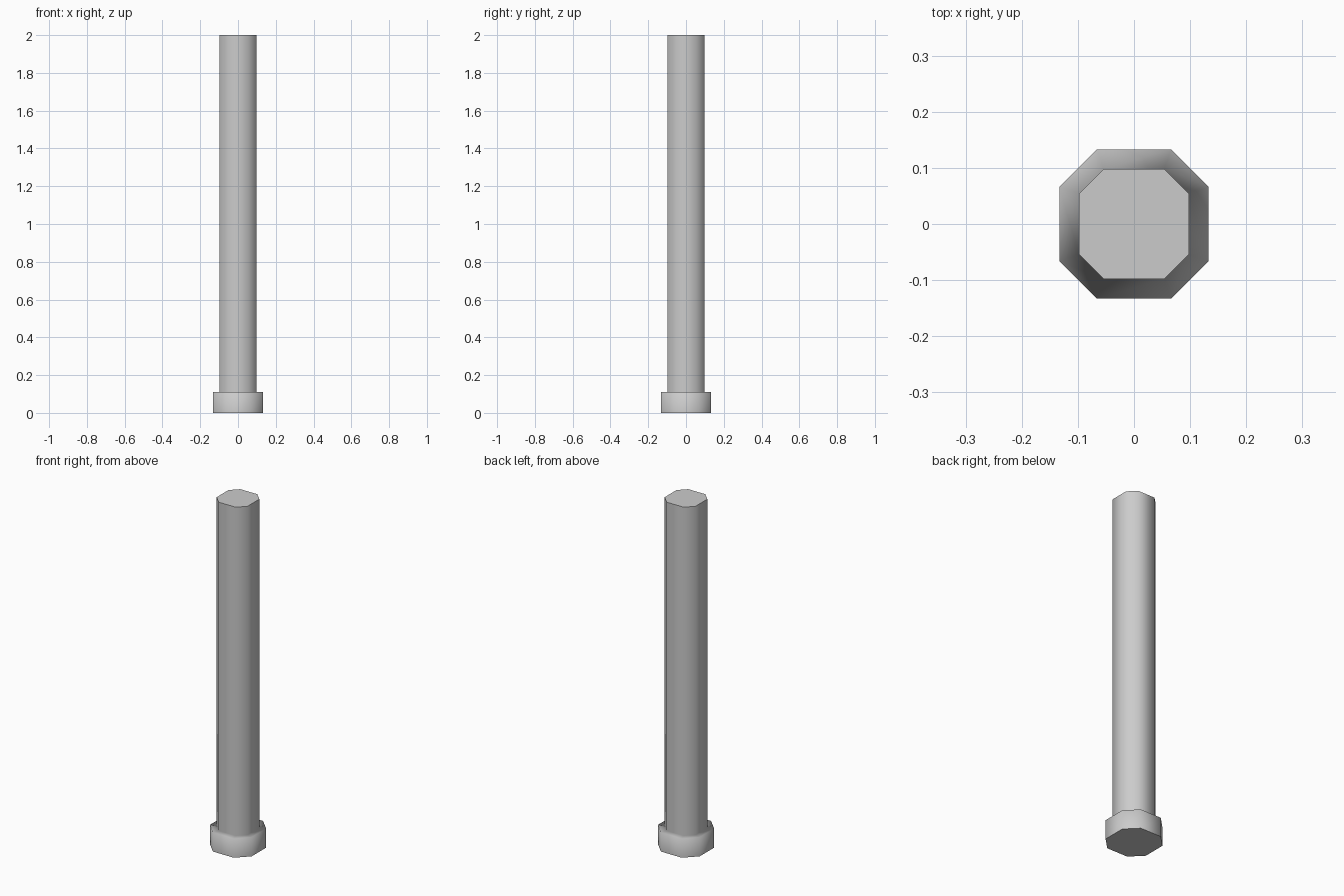
import bpy, bmesh
from mathutils import Vector

if "Cube" in bpy.data.objects:
    bpy.data.objects.remove(bpy.data.objects["Cube"])


def ring(bm, half, flat, z):
    """Octagonal loop: half-width and half-length of the straight sides."""
    pts = [(flat, -half), (half, -flat), (half, flat), (flat, half),
           (-flat, half), (-half, flat), (-half, -flat), (-flat, -half)]
    return [bm.verts.new((x, y, z)) for x, y in pts]


# Post: octagonal shaft rising out of a wider foot collar
profile = [(0.133, 0.066, 0.0), (0.133, 0.066, 0.11),
           (0.098, 0.054, 0.11), (0.098, 0.054, 2.0)]
bm = bmesh.new()
rings = [ring(bm, *p) for p in profile]
for lower, upper in zip(rings, rings[1:]):
    for i in range(8):
        j = (i + 1) % 8
        bm.faces.new((lower[i], lower[j], upper[j], upper[i])).smooth = True

# Flat end caps with sharp rims
for loop in (rings[0][::-1], rings[-1]):
    cap = bm.faces.new(loop)
    for edge in cap.edges:
        edge.smooth = False

mesh = bpy.data.meshes.new("post")
bm.to_mesh(mesh)
bm.free()

# Round shading: side normals point straight out, the collar rim tilts up a bit
normals = []
for poly in mesh.polygons:
    for li in poly.loop_indices:
        v = mesh.vertices[mesh.loops[li].vertex_index]
        if len(poly.vertices) == 8:
            normals.append(poly.normal.copy())
            continue
        out = Vector((v.co.x, v.co.y, 0)).normalized()
        if 8 <= v.index < 16:
            out.z = 0.4
        normals.append(out.normalized())
mesh.normals_split_custom_set(normals)

# Mid-grey finish
grey = bpy.data.materials.new("mid_grey")
grey.diffuse_color = (0.55, 0.55, 0.55, 1)
grey.use_nodes = True
grey.node_tree.nodes["Principled BSDF"].inputs["Base Color"].default_value = grey.diffuse_color
mesh.materials.append(grey)
bpy.context.collection.objects.link(bpy.data.objects.new("post", mesh))
